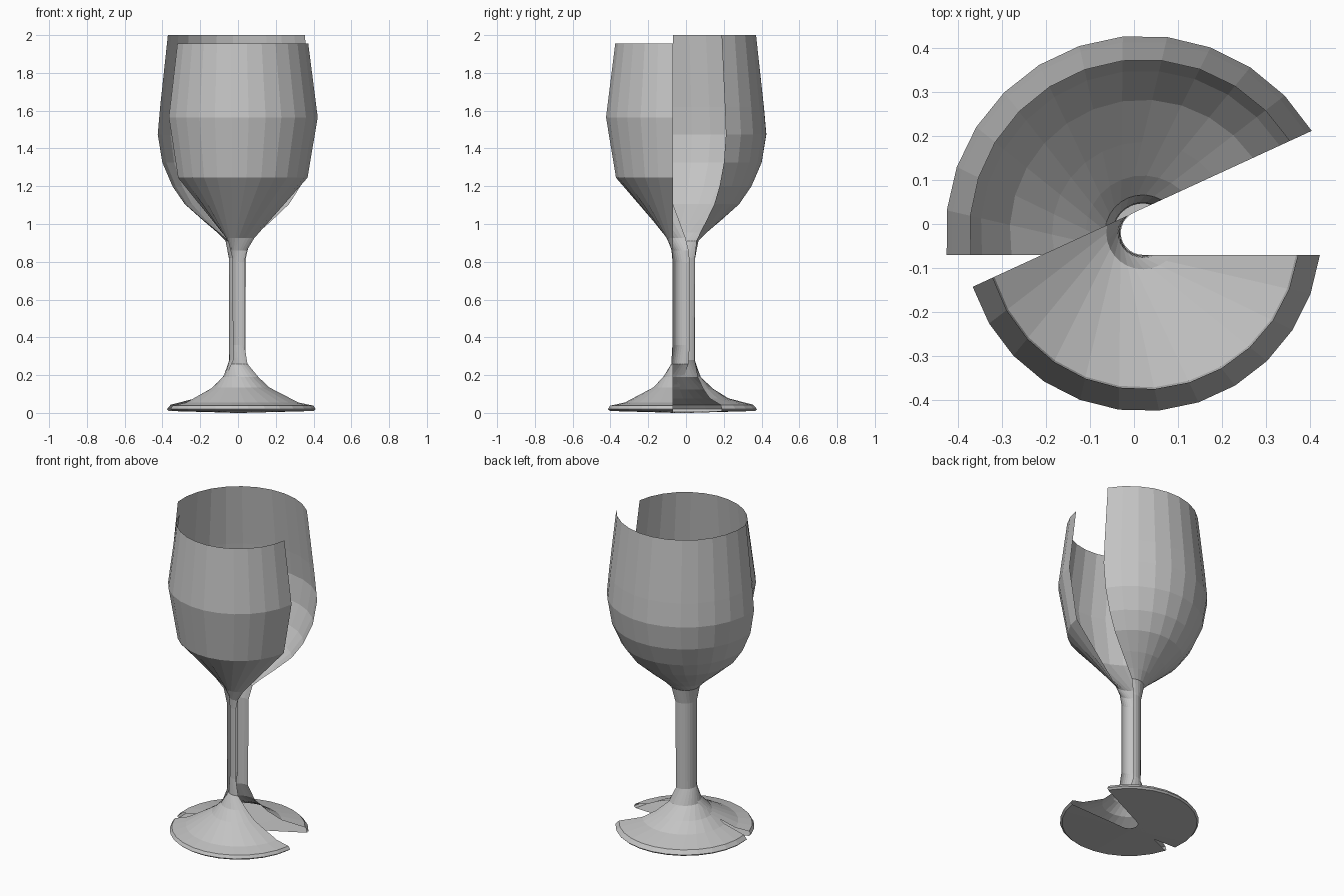
import bpy
import bmesh
import math

if "Cube" in bpy.data.objects:
    bpy.data.objects.remove(bpy.data.objects["Cube"])

# One pale grey for the whole glass
grey = bpy.data.materials.new("pale grey")
grey.diffuse_color = (0.55, 0.55, 0.55, 1.0)
grey.use_nodes = True
grey.node_tree.nodes["Principled BSDF"].inputs["Base Color"].default_value = grey.diffuse_color

AXIS_X, AXIS_Y = 0.02, -0.02      # spin axis
OFFSET = -0.05                    # outline plane sits in front of the axis
STEPS = 12
SWEEP = math.radians(155.3)       # clockwise seen from above


def spun_shell(name, profile, side):
    """Sweep an off-axis outline (distance, height) part way round the axis."""
    bm = bmesh.new()
    columns = []
    for i in range(STEPS + 1):
        a = -SWEEP * i / STEPS
        c, s = math.cos(a), math.sin(a)
        column = []
        for d, z in profile:
            x, y = side * d, OFFSET
            column.append(bm.verts.new((AXIS_X + x * c - y * s,
                                        AXIS_Y + x * s + y * c, z)))
        columns.append(column)
    for a, b in zip(columns, columns[1:]):
        for j in range(len(profile) - 1):
            bm.faces.new((a[j], b[j], b[j + 1], a[j + 1]))
    mesh = bpy.data.meshes.new(name)
    bm.to_mesh(mesh)
    bm.free()
    mesh.materials.append(grey)
    obj = bpy.data.objects.new(name, mesh)
    bpy.context.collection.objects.link(obj)
    return obj


# Back shell: rounded bowl, stem, foot, underside
back_outline = [
    (0.39, 2.0), (0.432, 1.62), (0.445, 1.475), (0.42, 1.325),
    (0.365, 1.20), (0.298, 1.105), (0.20, 1.02), (0.12, 0.955),
    (0.07, 0.91), (0.047, 0.82), (0.044, 0.28), (0.085, 0.19),
    (0.16, 0.125), (0.24, 0.077), (0.375, 0.043), (0.395, 0.02),
    (0.385, 0.01), (0.0, 0.0),
]

# Front shell: straighter, slightly lower bowl with a conical base
front_outline = [
    (0.352, 1.955), (0.402, 1.565), (0.348, 1.245), (0.066, 0.925),
    (0.027, 0.86), (0.014, 0.80), (0.014, 0.36), (0.03, 0.26),
    (0.088, 0.19), (0.145, 0.135), (0.30, 0.055), (0.38, 0.038),
    (0.392, 0.02), (0.38, 0.01), (0.0, 0.0),
]

spun_shell("back_shell", back_outline, -1)
spun_shell("front_shell", front_outline, 1)
